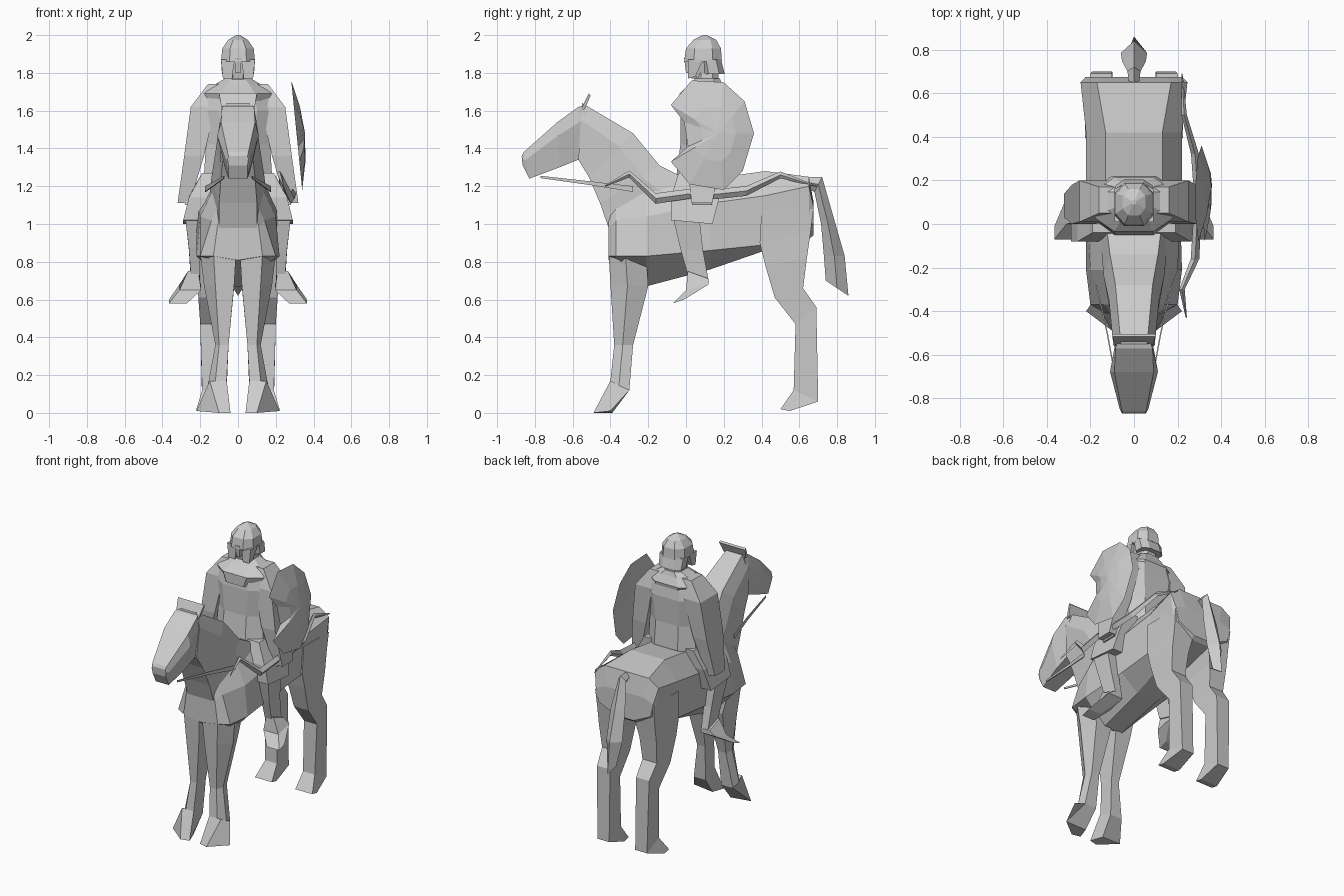
import bpy, bmesh, math

grey = bpy.data.materials.new("stone_grey")
grey.diffuse_color = (0.6, 0.6, 0.6, 1)


def finish(name, bm):
    bmesh.ops.remove_doubles(bm, verts=bm.verts, dist=0.0005)
    bmesh.ops.recalc_face_normals(bm, faces=bm.faces)
    mesh = bpy.data.meshes.new(name)
    bm.to_mesh(mesh)
    bm.free()
    mesh.materials.append(grey)
    obj = bpy.data.objects.new(name, mesh)
    bpy.context.collection.objects.link(obj)
    return obj


def loft(name, rings, side=1):
    """Skin a list of equal-length point rings and cap both ends."""
    bm = bmesh.new()
    rows = [[bm.verts.new((x * side, y, z)) for x, y, z in r] for r in rings]
    n = len(rows[0])
    for a, b in zip(rows, rows[1:]):
        for i in range(n):
            j = (i + 1) % n
            bm.faces.new((a[i], a[j], b[j], b[i]))
    bm.faces.new(rows[0])
    bm.faces.new(rows[-1])
    return finish(name, bm)


def both(name, rings):
    for side, tag in ((1, "left"), (-1, "right")):
        loft(f"{name}_{tag}", rings, side)


def mirror_ring(half):
    """Close a half ring (right side points) across x = 0."""
    return half + [(-x, y, z) for x, y, z in reversed(half)]


def box_ring(x0, x1, y0, z0, y1, z1):
    return [(x0, y0, z0), (x1, y0, z0), (x1, y1, z1), (x0, y1, z1)]


def oct_ring(z, w, y0, y1, cut=0.5):
    """Eight-sided level ring with chamfered corners."""
    ym, d = (y0 + y1) / 2, (y1 - y0) / 2
    return mirror_ring([(w * cut, y0, z), (w, ym - d * cut, z),
                        (w, ym + d * cut, z), (w * cut, y1, z)])


# Horse barrel: top, flank, lower side and belly at each station
barrel = [(-.41, .09, 1.06, .11, .98, .13, .83, .01, .81),
          (-.37, .10, 1.10, .14, 1.02, .20, .83, .02, .78),
          (-.21, .12, 1.21, .20, 1.04, .22, .83, .07, .67),
          (.13, .13, 1.24, .22, 1.11, .21, .86, .08, .76),
          (.42, .13, 1.28, .22, 1.15, .21, .89, .10, .86),
          (.65, .17, 1.25, .245, 1.20, .22, 1.00, .08, .92),
          (.675, .14, 1.12, .22, 1.09, .20, 1.00, .07, .94)]
loft("horse_body", [mirror_ring([(wt, y, zt), (ws, y, zs), (wl, y, zl), (wb, y, zb)])
                    for y, wt, zt, ws, zs, wl, zl, wb, zb in barrel])


# Neck and head: crest, cheek and throat lines
def neck_ring(yt, zt, wt, yb, zb, wb, wm):
    f = 0.3
    return mirror_ring([(wt, yt, zt), (wm, yt + (yb - yt) * f, zt + (zb - zt) * f),
                        (wb, yb, zb)])


loft("horse_neck", [neck_ring(*r) for r in (
    (.02, 1.23, .13, -.41, .98, .10, .15),
    (-.14, 1.31, .11, -.455, 1.11, .10, .14),
    (-.28, 1.48, .085, -.515, 1.25, .09, .115),
    (-.55, 1.64, .06, -.57, 1.34, .08, .095))])
loft("horse_head", [neck_ring(*r) for r in (
    (-.53, 1.63, .07, -.54, 1.36, .06, .09),
    (-.57, 1.62, .085, -.57, 1.34, .07, .09),
    (-.68, 1.54, .09, -.67, 1.30, .07, .11),
    (-.86, 1.38, .055, -.83, 1.24, .05, .065),
    (-.87, 1.36, .05, -.865, 1.31, .05, .055))])

# Ears joined in one thin upright plate
loft("horse_ears", [box_ring(-.085, .085, -.56, 1.60, -.535, 1.61),
                    box_ring(-.10, .10, -.515, 1.69, -.505, 1.68)])


# Front legs: narrow front edge, wider middle, pointed hoof turned inwards
def leg_ring(x0, xf, x1, yf, zf, yb, zb, xb):
    ym, zm = yf + (yb - yf) * .45, (zf + zb) / 2
    return [(x0, yf, zf), (xf, yf, zf), (x1, ym, zm), (xb, yb, zb), (x0, yb, zb)]


both("front_leg", [leg_ring(*r) for r in (
    (.01, .13, .20, -.41, .85, -.21, .83, .18), (.02, .12, .18, -.40, .68, -.20, .67, .14),
    (.05, .10, .12, -.38, .36, -.28, .36, .11), (.06, .12, .16, -.40, .17, -.30, .12, .15))])
both("front_hoof", [box_ring(.06, .15, -.40, .17, -.30, .12),
                    [(.04, -.475, 0), (.10, -.49, 0), (.22, -.40, .01), (.07, -.39, 0)]])

# Hind legs from the hip down
both("hind_leg", [box_ring(*r) for r in (
    (.06, .225, .40, 1.08, .675, 1.08), (.06, .22, .39, .90, .66, .96),
    (.09, .22, .42, .78, .64, .82),
    (.10, .21, .47, .61, .62, .66), (.10, .20, .58, .47, .69, .56),
    (.10, .19, .57, .12, .70, .06), (.09, .22, .50, .02, .55, .01))])

# Tail with a diamond section
loft("horse_tail", [[(0, y0, z0), (w, (y0 + y1) / 2, (z0 + z1) / 2), (0, y1, z1),
                     (-w, (y0 + y1) / 2, (z0 + z1) / 2)] for y0, z0, y1, z1, w in (
    (.62, 1.20, .62, 1.25, .02), (.68, 1.17, .72, 1.25, .03), (.715, 1.0, .78, 1.04, .055),
    (.73, .83, .84, .83, .06), (.74, .70, .86, .62, .025))])

# Reins: narrow straps from the mouth along the neck
both("rein", [box_ring(x, x + .006, y, z, y, z - h) for x, y, z, h in (
    (.07, -.77, 1.255, .012), (.12, -.50, 1.225, .02), (.17, -.28, 1.20, .03))])

# Rider's coat
loft("rider_coat", [oct_ring(*r) for r in (
    (1.14, .21, -.09, .21), (1.26, .18, -.05, .22), (1.42, .17, -.03, .21),
    (1.60, .20, -.03, .22), (1.67, .18, -.02, .21), (1.74, .12, .02, .19),
    (1.77, .07, .05, .18))])

# Collar cape over the chest and shoulders
loft("shoulder_cape", [oct_ring(*r) for r in (
    (1.62, .13, -.035, .20), (1.69, .18, -.035, .215), (1.74, .12, .02, .19))])
loft("rider_neck", [oct_ring(1.72, .07, .04, .18), oct_ring(1.80, .06, .05, .17)])

# Sleeves
both("sleeve", [box_ring(*r) for r in (
    (.08, .16, .05, 1.74, .17, 1.74), (.12, .25, .01, 1.62, .20, 1.62),
    (.18, .285, .00, 1.36, .18, 1.36), (.255, .32, .03, 1.11, .14, 1.11))])
both("hand", [box_ring(.26, .30, .05, 1.18, .12, 1.18),
              box_ring(.23, .28, .03, 1.10, .14, 1.10)])

# Coat skirts, shins and pointed boots
both("coat_skirt", [box_ring(*r) for r in (
    (.10, .19, -.04, 1.27, .19, 1.27), (.15, .26, -.08, 1.14, .18, 1.15),
    (.20, .29, -.08, 1.02, .14, 1.0))])
both("shin", [box_ring(*r) for r in (
    (.18, .28, -.07, 1.04, .07, 1.04), (.20, .26, -.03, .87, .09, .86),
    (.20, .25, .01, .73, .12, .70))])
both("boot", [box_ring(*r) for r in (
    (.21, .265, .01, .75, .12, .71), (.195, .31, .00, .65, .12, .68),
    (.27, .365, -.07, .58, -.01, .60))])

# Helmet dome, face mask, cheek plates and neck guard
loft("helmet", [oct_ring(*r) for r in (
    (1.86, .09, -.01, .19), (1.93, .083, .00, .185), (1.975, .052, .04, .16),
    (2.0, .01, .09, .11))])
loft("face", [oct_ring(1.77, .05, .03, .13), oct_ring(1.87, .07, .015, .15)])
both("cheek_plate", [box_ring(.02, .09, .01, 1.87, .09, 1.87),
                     box_ring(.03, .08, .01, 1.77, .05, 1.78)])
loft("nose_guard", [box_ring(-.02, .02, -.01, 1.88, .03, 1.88),
                    box_ring(-.012, .012, .00, 1.80, .02, 1.80)])
loft("neck_guard", [oct_ring(1.87, .09, .08, .185), oct_ring(1.795, .085, .09, .205)])

# Domed kidney-shaped shield on the left arm
rim = [(-.08, 1.63), (.03, 1.76), (.20, 1.75), (.31, 1.65), (.36, 1.48), (.30, 1.28),
       (.20, 1.18), (.02, 1.21), (-.08, 1.33), (.01, 1.41), (-.01, 1.54)]
bm = bmesh.new()


def shield_ring(scale, out):
    pts = [(.17 + (y - .17) * scale, 1.48 + (z - 1.48) * scale) for y, z in rim]
    return [bm.verts.new((.31 - (z - 1.48) * .10 + out, y, z)) for y, z in pts]


outer, dome = shield_ring(1, 0), shield_ring(.5, .032)
front, back = bm.verts.new((.355, .17, 1.48)), bm.verts.new((.33, .17, 1.48))
for i in range(len(rim)):
    j = (i + 1) % len(rim)
    bm.faces.new((outer[i], outer[j], dome[j], dome[i]))
    bm.faces.new((dome[i], dome[j], front))
    bm.faces.new((outer[j], outer[i], back))
finish("shield", bm)

# Recurved bow hung along the left flank
path = [(.24, -.43, 1.20, .004), (.22, -.30, 1.265, .018), (.28, -.16, 1.135, .028),
        (.29, .02, 1.16, .026), (.29, .18, 1.16, .026), (.28, .32, 1.175, .026),
        (.23, .50, 1.26, .018), (.22, .69, 1.20, .004)]
loft("bow", [[(x - r * .7, y, z), (x, y, z - r), (x + r * .7, y, z), (x, y, z + r)]
             for x, y, z, r in path])
